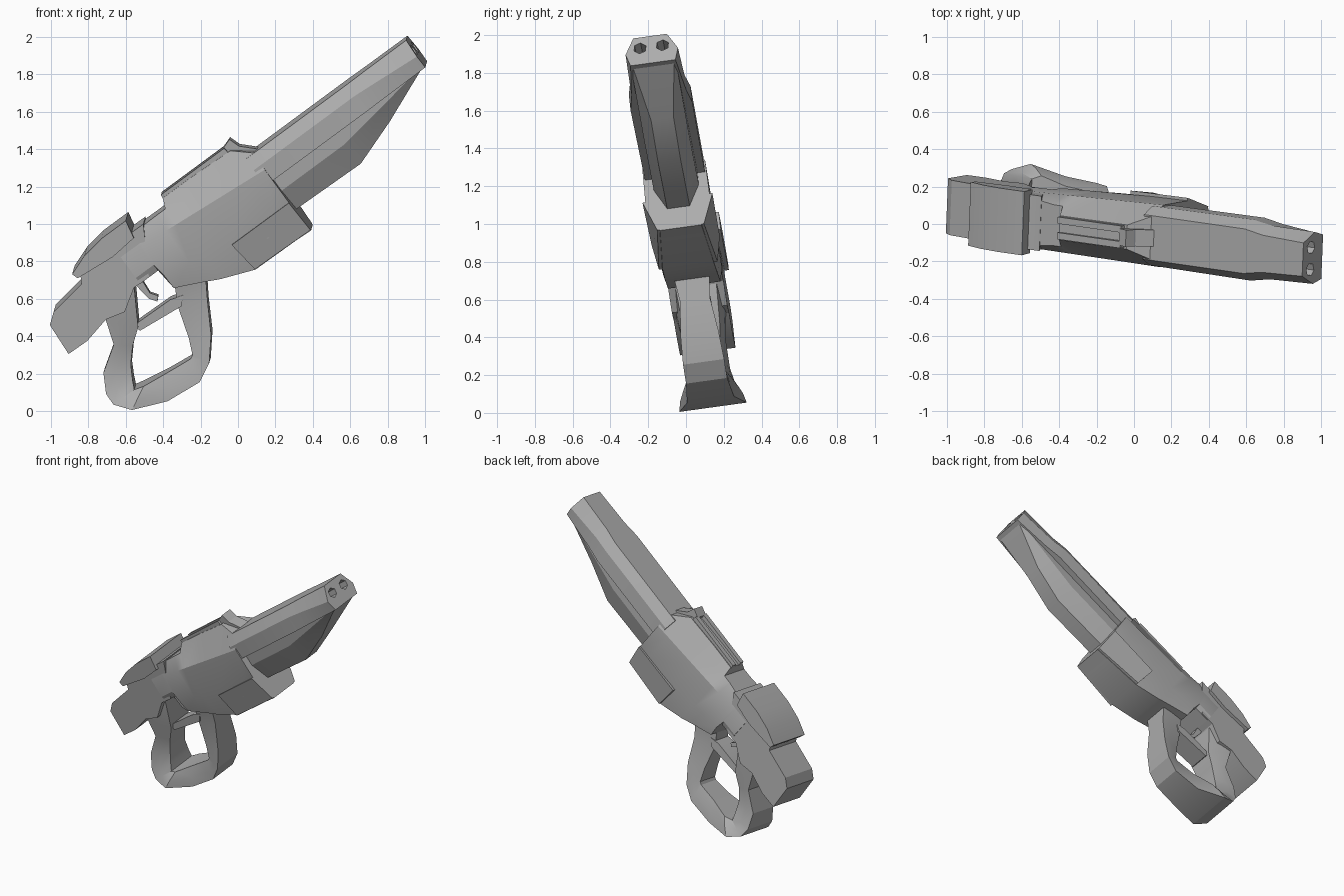
import bpy, bmesh, math
from mathutils import Vector

old = bpy.data.objects.get("Cube")
if old:
    bpy.data.objects.remove(old, do_unlink=True)

grey = bpy.data.materials.new("gunmetal grey")
grey.use_nodes = True
colour = (.42, .42, .42, 1)
grey.diffuse_color = colour
grey.node_tree.nodes["Principled BSDF"].inputs["Base Color"].default_value = colour


def place(u, w, side):
    """Side-plane point plus sideways offset, tilted into the final pose."""
    return Vector((u + .04 * side, .125 - .04 * u - .14 * w + .99 * side, w + .137 * side))


def along(length, height):
    """Barrel coordinates to the side plane."""
    slope = math.radians(36.4)
    return (length * math.cos(slope) - height * math.sin(slope),
            length * math.sin(slope) + height * math.cos(slope))


def shade(ob):
    bpy.ops.object.select_all(action="DESELECT")
    ob.select_set(True)
    bpy.context.view_layer.objects.active = ob
    bpy.ops.object.shade_smooth_by_angle(angle=math.radians(22))


def finish(name, bm):
    bmesh.ops.triangulate(bm, faces=[f for f in bm.faces if len(f.verts) > 4])
    bmesh.ops.recalc_face_normals(bm, faces=bm.faces)
    mesh = bpy.data.meshes.new(name)
    bm.to_mesh(mesh)
    bm.free()
    mesh.materials.append(grey)
    ob = bpy.data.objects.new(name, mesh)
    bpy.context.collection.objects.link(ob)
    shade(ob)
    return ob


def skin(name, rings):
    """Bridge equal rings of points into a solid."""
    bm = bmesh.new()
    loops = [[bm.verts.new(point) for point in ring] for ring in rings]
    for ring, following in zip(loops, loops[1:]):
        for i in range(len(ring)):
            bm.faces.new((ring[i - 1], ring[i], following[i], following[i - 1]))
    bm.faces.new(loops[0])
    bm.faces.new(loops[-1])
    return finish(name, bm)


def loft(name, sections):
    """Mirrored cross-sections (half width, height) along the barrel."""
    rings = []
    for length, profile in sections:
        mirrored = [(-half, height) for half, height in reversed(profile)]
        rings.append([place(*along(length, height), half) for half, height in profile + mirrored])
    return skin(name, rings)


def slab(name, outline, half, offset=0):
    """Side outline with an even thickness."""
    return skin(name, [[place(u, w, offset + side) for u, w in outline] for side in (-half, half)])


def barrel_slab(name, outline, half, offset=0):
    return slab(name, [along(*point) for point in outline], half, offset)


# Barrel block with flared cheeks that end before the muzzle
barrel = loft("barrel", [
    (length, [(roof, 1.07), (cheek, shoulder), (lower, .895)])
    for length, roof, cheek, shoulder, lower in (
        (.85, .12, .16, 1, .16), (1.52, .12, .165, 1, .165),
        (1.64, .1, .145, .99, .145), (1.91, .09, .14, .97, .12))])

# Twin six-sided bores
origin = place(*along(0, 0), 0)
axis = place(*along(1, 0), 0) - origin
for side in (-.06, .06):
    bm = bmesh.new()
    bmesh.ops.create_cone(bm, cap_ends=True, segments=6, radius1=.035, radius2=.035, depth=.2)
    bm.transform(axis.to_track_quat("Z", "Y").to_matrix().to_4x4())
    bmesh.ops.translate(bm, verts=bm.verts, vec=place(*along(1.9, 1), side))
    cutter = finish("bore_cutter", bm)
    cutter.hide_render = True
    modifier = barrel.modifiers.new("bore", "BOOLEAN")
    modifier.object, modifier.solver = cutter, "EXACT"
    bpy.context.view_layer.objects.active = barrel
    bpy.ops.object.modifier_apply(modifier=modifier.name)
    bpy.data.objects.remove(cutter, do_unlink=True)
shade(barrel)

# Keel-shaped shroud under the barrel
loft("under_shroud", [
    (length, [(.12, .95), (.12, fold), (keel_half, keel)])
    for length, fold, keel_half, keel in (
        (.85, .82, .06, .69), (1.32, .82, .06, .68), (1.58, .86, .06, .77), (1.89, .91, .11, .9))])

# Receiver: the sides flare forward, the belly drops ahead of the trigger
receiver = []
for length, roof, top, belly in (
        (0, .13, 1.11, .87), (.118, .13, 1.11, .87), (.13, .13, 1.11, .745),
        (.28, .11, 1.11, .675), (.34, .11, 1.11, .645), (.36, .065, 1.16, .635),
        (.54, .065, 1.16, .565), (.8, .065, 1.15, .56), (.9, .115, 1.07, .555)):
    side = .15 + .02 * length
    belly_half = .14 - .03 * max(0, length - .5) / .4
    fold = max(belly + .04, .85 - .15 * length)
    receiver.append((length, [(roof, top), (side, 1.04 - .08 * length),
                              (side + .004, fold), (belly_half, belly)]))
loft("receiver", receiver)

# Top rails and rear sight
for label, side in (("right", -.042), ("left", .042)):
    barrel_slab(label + "_rail", [(.35, 1.1), (.36, 1.18), (.78, 1.18), (.79, 1.1)], .018, side)
barrel_slab("sight", [(.77, 1.1), (.77, 1.18), (.83, 1.2), (.85, 1.14), (.92, 1.07), (.8, 1.05)],
            .045)

# Slanted side plates on the lower receiver
for label, mirror in (("right", -1), ("left", 1)):
    corners = [(.52, .75, .17), (.9, .75, .175), (.9, .56, .113), (.54, .57, .145)]
    skin(label + "_side_plate", [
        [place(*along(length, height), mirror * (half + raised)) for length, height, half in corners]
        for raised in (-.03, .012)])

# Rear frame with tail, and the cap on top
slab("rear_frame", [
    (-.5, 1.02), (-.57, .97), (-.73, .9), (-.84, .77), (-.83, .7), (-.92, .61), (-.98, .55),
    (-1, .48), (-.9, .325), (-.8, .395), (-.7, .51), (-.6, .55), (-.55, .68), (-.47, .735)], .148)
barrel_slab("rear_cap", [(-.26, 1.13), (-.15, 1.17), (-.02, 1.19), (.14, 1.19),
                         (.12, 1.09), (-.03, 1.075), (-.25, 1.095)], .172)


def near(point, target):
    return max(0, 1 - 4 * math.dist(point, target))


# Grip neck and closed hand loop: flares at the foot, pinches at the strap
outer = [(-.72, .6), (-.7, .5), (-.66, .37), (-.715, .22), (-.7, .11), (-.66, .055), (-.56, .03),
         (-.37, .07), (-.2, .17), (-.15, .27), (-.14, .42), (-.16, .6), (-.17, .74)]
inner = [(-.55, .67), (-.53, .46), (-.56, .36), (-.57, .26), (-.56, .18), (-.55, .13), (-.5, .15),
         (-.37, .22), (-.25, .29), (-.24, .31), (-.26, .4), (-.32, .57), (-.335, .68)]
foot, strap, neck = outer[6], outer[-2], outer[0]
rings = []
for rim, core in zip(outer, inner):
    half = .11 + .07 * near(rim, foot) - .03 * near(rim, strap) + .035 * near(rim, neck)
    middle = Vector(rim).lerp(Vector(core), .45)
    profile = [(rim, half), (middle, half * .93), (core, half * .75)]
    rings.append([place(*point, width) for point, width in profile]
                 + [place(*point, -width) for point, width in reversed(profile)])
skin("hand_loop", rings)

# Trigger guard bar and curved trigger
slab("guard_bar", [(-.55, .46), (-.53, .485), (-.36, .605), (-.29, .63), (-.3, .57), (-.52, .44)],
     .075)
slab("trigger", [(-.56, .7), (-.51, .7), (-.47, .635), (-.425, .62), (-.43, .59), (-.475, .605),
                 (-.525, .655)], .03)
